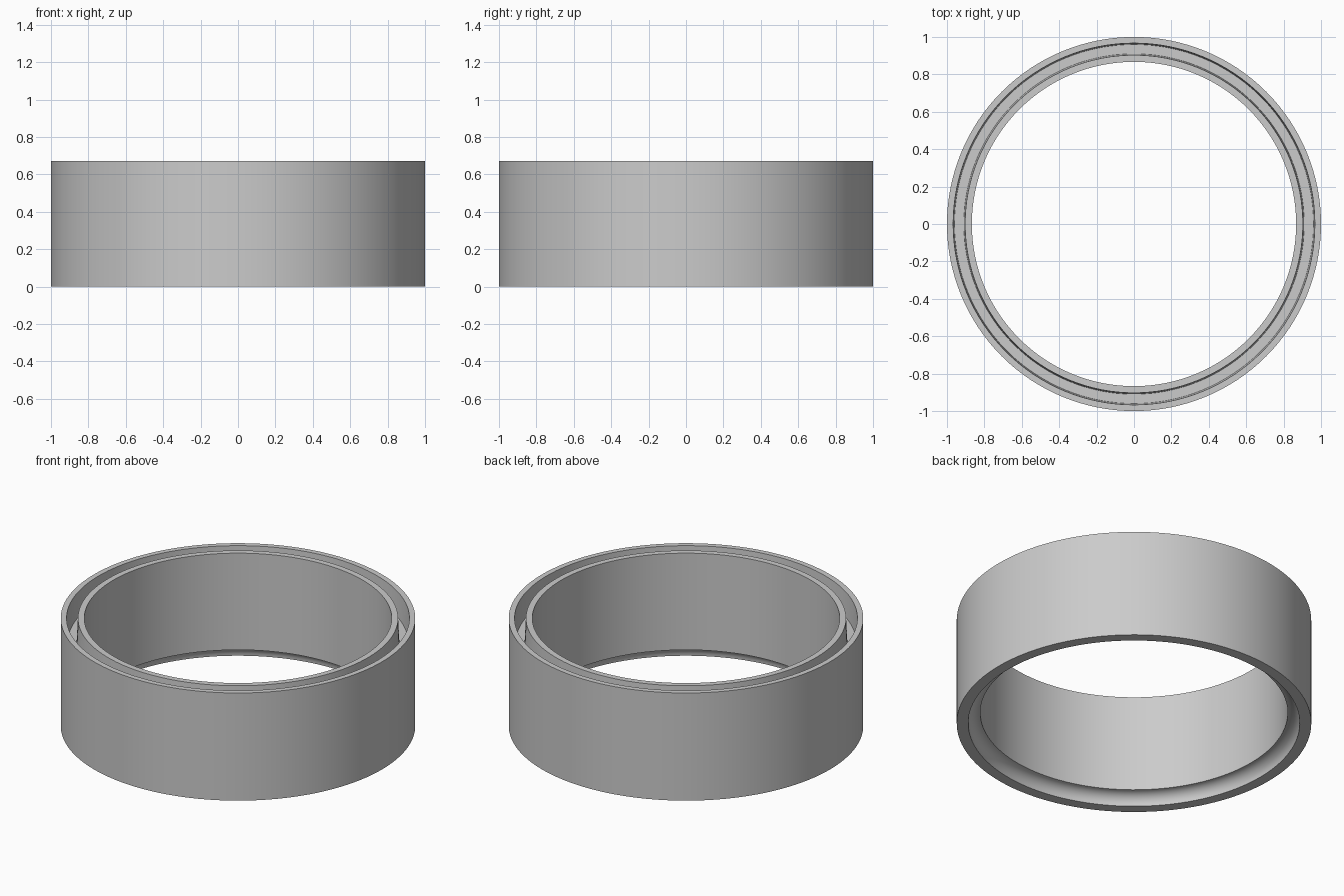
import bpy
import bmesh
import math

cube = bpy.data.objects.get("Cube")
if cube:
    bpy.data.objects.remove(cube, do_unlink=True)

SEGMENTS = 128
HEIGHT = 0.67
OUTER, BORE = 1.0, 0.867
GROOVE_DEPTH = 0.15
COVE = 0.068

# Plain grey material
grey = bpy.data.materials.new("plain grey")
grey.use_nodes = True
colour = (0.6, 0.6, 0.6, 1)
grey.diffuse_color = colour
grey.node_tree.nodes["Principled BSDF"].inputs["Base Color"].default_value = colour

# Cross-section: outer wall, drafted top groove, bore, concave bottom cove
profile = [
    (OUTER, 0), (OUTER, HEIGHT),
    (0.967, HEIGHT), (0.96, HEIGHT - GROOVE_DEPTH),
    (0.91, HEIGHT - GROOVE_DEPTH), (0.903, HEIGHT),
    (BORE, HEIGHT),
]
for i in range(9):
    a = math.pi / 2 * (1 - i / 8)
    profile.append((BORE + COVE * math.cos(a), COVE * math.sin(a)))

# Revolve the closed section around the vertical axis
bm = bmesh.new()
rings = []
for s in range(SEGMENTS):
    t = math.tau * s / SEGMENTS
    rings.append([bm.verts.new((r * math.cos(t), r * math.sin(t), z))
                  for r, z in profile])
n = len(profile)
for s in range(SEGMENTS):
    a, b = rings[s], rings[(s + 1) % SEGMENTS]
    for i in range(n):
        j = (i + 1) % n
        bm.faces.new((a[i], b[i], b[j], a[j]))
bmesh.ops.recalc_face_normals(bm, faces=bm.faces)

mesh = bpy.data.meshes.new("grooved_ring")
bm.to_mesh(mesh)
bm.free()
mesh.materials.append(grey)
ring = bpy.data.objects.new("grooved_ring", mesh)
bpy.context.collection.objects.link(ring)

# Smooth walls with crisp rims
bpy.ops.object.select_all(action='DESELECT')
ring.select_set(True)
bpy.context.view_layer.objects.active = ring
bpy.ops.object.shade_smooth_by_angle(angle=math.radians(30))
